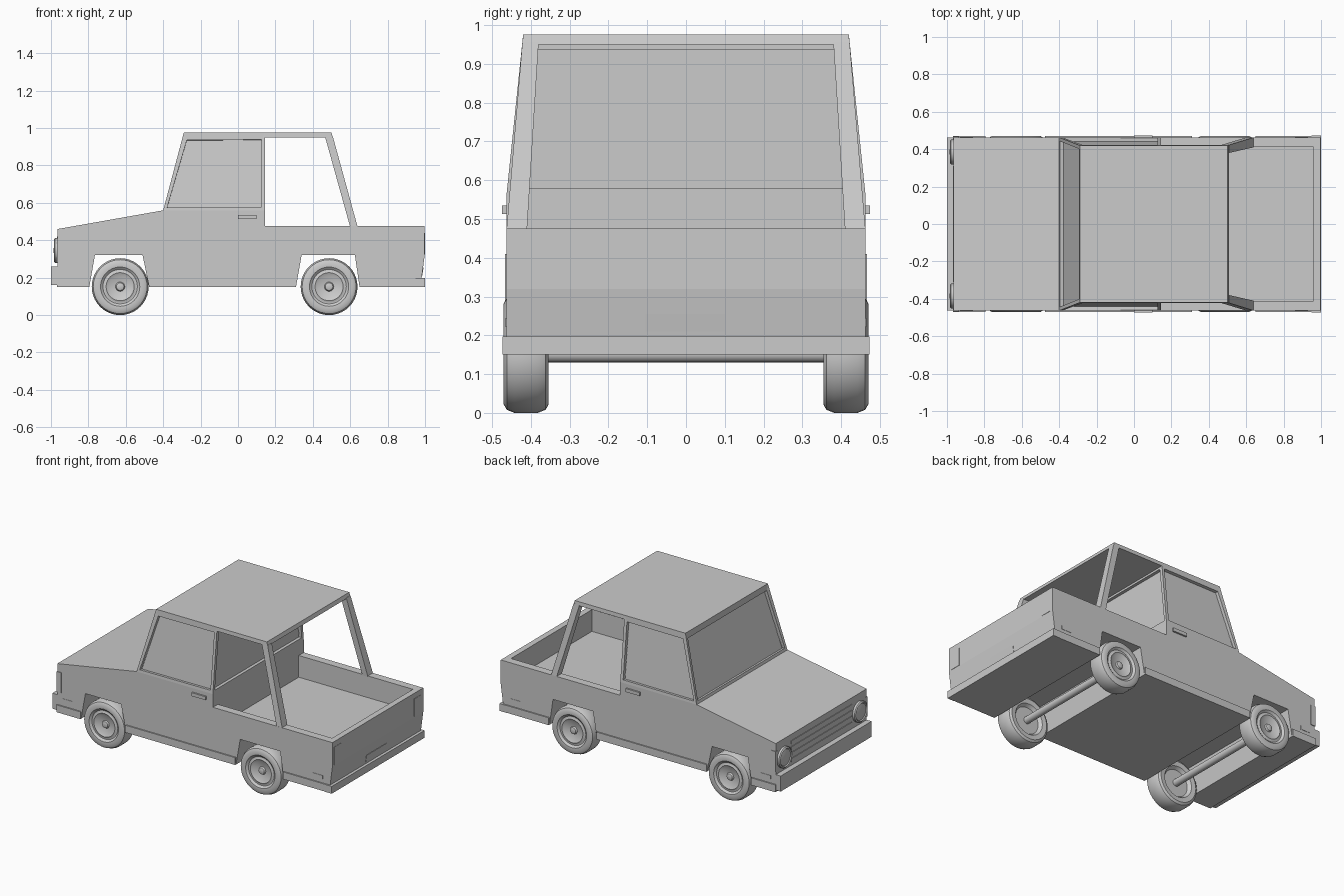
import bpy, bmesh, math
from mathutils import Matrix, Vector

if "Cube" in bpy.data.objects:
    bpy.data.objects.remove(bpy.data.objects["Cube"])


def finish(name, bm, smooth=False):
    bmesh.ops.recalc_face_normals(bm, faces=bm.faces)
    me = bpy.data.meshes.new(name)
    bm.to_mesh(me)
    bm.free()
    ob = bpy.data.objects.new(name, me)
    bpy.context.collection.objects.link(ob)
    if smooth:
        bpy.ops.object.select_all(action='DESELECT')
        bpy.context.view_layer.objects.active = ob
        ob.select_set(True)
        bpy.ops.object.shade_smooth_by_angle(angle=math.radians(35))
    return ob


def loft(name, low, high):
    """Solid between two matching loops of points."""
    bm = bmesh.new()
    a = [bm.verts.new(p) for p in low]
    b = [bm.verts.new(p) for p in high]
    bm.faces.new(a)
    bm.faces.new(b)
    for i in range(len(a)):
        j = (i + 1) % len(a)
        bm.faces.new((a[i], a[j], b[j], b[i]))
    return finish(name, bm)


def rect(x0, x1, y0, y1, z):
    return [(x0, y0, z), (x1, y0, z), (x1, y1, z), (x0, y1, z)]


def box(name, x0, x1, y0, y1, z0, z1):
    return loft(name, rect(x0, x1, y0, y1, z0), rect(x0, x1, y0, y1, z1))


def lathe(name, profile, loc, axis, steps=40):
    """Revolve (radius, height) points and aim the height along axis."""
    bm = bmesh.new()
    vs = [bm.verts.new((r, 0, h)) for r, h in profile]
    es = [bm.edges.new(p) for p in zip(vs, vs[1:])]
    bmesh.ops.spin(bm, geom=vs + es, cent=(0, 0, 0), axis=(0, 0, 1),
                   angle=2 * math.pi, steps=steps, use_merge=True)
    bmesh.ops.remove_doubles(bm, verts=bm.verts, dist=1e-5)
    rot = Vector(axis).to_track_quat('Z', 'Y').to_matrix().to_4x4()
    bm.transform(Matrix.Translation(loc) @ rot)
    return finish(name, bm, True)


# Body: side profile with wheel arches, extruded across the width
W = 0.463
side = [(-0.965, 0.15), (-0.795, 0.15), (-0.765, 0.32), (-0.51, 0.32), (-0.475, 0.15),
        (0.31, 0.15), (0.34, 0.32), (0.625, 0.32), (0.65, 0.15), (0.975, 0.15),
        (0.982, 0.2), (0.998, 0.32), (0.998, 0.475), (0.145, 0.475), (0.145, 0.56),
        (-0.4, 0.56), (-0.965, 0.46)]
body = loft("body", [(x, -W, z) for x, z in side], [(x, W, z) for x, z in side])

# Cargo bed cut into the body
cutter = box("bed_cutter", 0.145, 0.96, -0.412, 0.412, 0.335, 0.8)
cutter.hide_render = True
mod = body.modifiers.new("bed", 'BOOLEAN')
mod.object = cutter
mod.solver = 'EXACT'
bpy.context.view_layer.objects.active = body
bpy.ops.object.modifier_apply(modifier=mod.name)
bpy.data.objects.remove(cutter)

# Cab: tapered block with recessed windows
cab = loft("cab", rect(-0.4, 0.145, -W, W, 0.56), rect(-0.29, 0.145, -0.42, 0.42, 0.975))
bm = bmesh.new()
bm.from_mesh(cab.data)
panes = [f for f in bm.faces if abs(f.normal.z) < 0.8]
bmesh.ops.inset_individual(bm, faces=panes, thickness=0.027)
for v in {v for f in panes for v in f.verts}:
    if v.co.z > 0.8:
        v.co.z -= 0.018
bmesh.ops.inset_individual(bm, faces=panes, thickness=0, depth=-0.02)
bm.to_mesh(cab.data)
bm.free()

# Roof over the bed
loft("roof", rect(0.14, 0.507, -0.422, 0.422, 0.95), rect(0.14, 0.5, -0.42, 0.42, 0.975))

# Bumpers and number plate
box("front_bumper", -1.0, -0.965, -W, W, 0.16, 0.26)
box("rear_bumper", 0.95, 1.0, -0.473, 0.473, 0.15, 0.197)
loft("rear_plate", [(0.98, -0.105, 0.21), (0.985, -0.105, 0.21), (0.985, 0.1, 0.21), (0.98, 0.1, 0.21)],
     [(0.987, -0.105, 0.255), (0.992, -0.105, 0.255), (0.992, 0.1, 0.255), (0.987, 0.1, 0.255)])

# Grille bars
for i in range(4):
    z = 0.285 + i * 0.038
    box("grille_bar", -0.969, -0.96, -0.31, 0.31, z, z + 0.02)

tyre = [(0, -0.035), (0.085, -0.035), (0.1, -0.055), (0.13, -0.058), (0.144, -0.05),
        (0.152, -0.03), (0.152, 0.03), (0.144, 0.05), (0.13, 0.058), (0.105, 0.056),
        (0.092, 0.045), (0.084, 0.045), (0.075, 0.05), (0.06, 0.042), (0.025, 0.036),
        (0.02, 0.045), (0.012, 0.048), (0, 0.048)]
lamp = [(0, 0), (0.066, 0), (0.066, 0.014), (0.058, 0.02), (0.052, 0.014), (0.03, 0.019), (0, 0.021)]

for s in (-1, 1):
    def sbox(name, x0, x1, y0, y1, z0, z1):
        y0, y1 = sorted((s * y0, s * y1))
        box(name, x0, x1, y0, y1, z0, z1)

    # Rear roof pillars
    pts = []
    for x0, x1, y0, y1, z in ((0.6, 0.64, 0.41, W, 0.47), (0.465, 0.507, 0.38, 0.422, 0.955)):
        y0, y1 = sorted((s * y0, s * y1))
        pts.append(rect(x0, x1, y0, y1, z))
    loft("rear_pillar", *pts)

    # Lower side trim
    for name, x0, x1 in (("front_skirt", -0.967, -0.795), ("sill", -0.475, 0.31), ("rear_skirt", 0.65, 0.96)):
        sbox(name, x0, x1, 0.44, 0.471, 0.15, 0.197)

    # Lights, markers and handles
    lathe("headlight", lamp, (-0.965, s * 0.385, 0.345), (-1, 0, 0), 32)
    sbox("corner_light", -0.967, -0.935, 0.45, 0.467, 0.28, 0.41)
    sbox("tail_light", 0.985, 1.0, 0.37, 0.445, 0.325, 0.44)
    for x in (-0.93, 0.86):
        sbox("side_marker", x, x + 0.07, 0.455, 0.465, 0.222, 0.245)
    sbox("door_handle", 0.0, 0.1, 0.46, 0.474, 0.513, 0.535)

    # Wheels
    for x in (-0.63, 0.487):
        lathe("wheel", tyre, (x, s * 0.412, 0.152), (0, s, 0))

# Axles
for x in (-0.63, 0.487):
    lathe("axle", [(0, -0.39), (0.022, -0.39), (0.022, 0.39), (0, 0.39)], (x, 0, 0.152), (0, 1, 0), 16)
